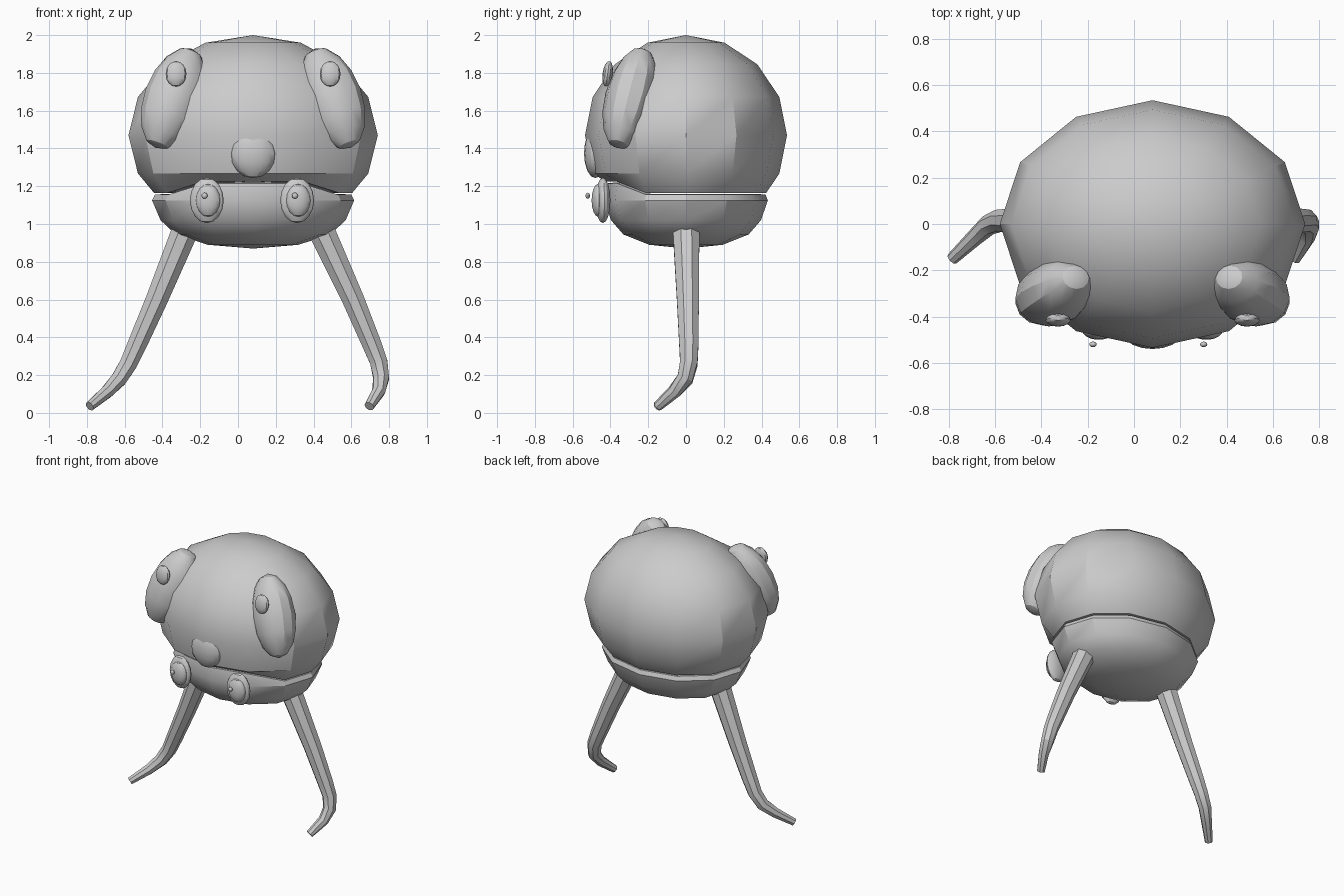
import bpy, bmesh
from math import radians, sin, cos, pi
from mathutils import Matrix, Vector

if "Cube" in bpy.data.objects:
    bpy.data.objects.remove(bpy.data.objects["Cube"])

grey = bpy.data.materials.new("plain grey")
grey.use_nodes = True
GREY = (0.6, 0.6, 0.6, 1)
grey.diffuse_color = GREY
grey.node_tree.nodes["Principled BSDF"].inputs["Base Color"].default_value = GREY

MID = 0.08      # x of the head's centre line
DEPTH = 0.81    # depth to width ratio of head and jaw


def finish(name, bm):
    bmesh.ops.recalc_face_normals(bm, faces=bm.faces)
    mesh = bpy.data.meshes.new(name)
    bm.to_mesh(mesh)
    bm.free()
    obj = bpy.data.objects.new(name, mesh)
    bpy.context.collection.objects.link(obj)
    mesh.materials.append(grey)
    bpy.ops.object.select_all(action="DESELECT")
    obj.select_set(True)
    bpy.context.view_layer.objects.active = obj
    bpy.ops.object.shade_smooth_by_angle(angle=radians(30))
    return obj


def lathe(name, profile, lift_above, lift_below, lift):
    """Spin (radius, z) pairs; raise front points inside a height range to form the mouth."""
    bm = bmesh.new()
    rings = []
    for r, z in profile:
        ring = []
        for i in range(12):
            a = i * pi / 6
            x, y = r * cos(a), r * sin(a) * DEPTH
            up = lift if y < -0.3 and lift_above < z < lift_below else 0
            ring.append(bm.verts.new((MID + x, y, z + up)))
        rings.append(ring)
    for low, high in zip(rings, rings[1:]):
        for i in range(12):
            j = (i + 1) % 12
            bm.faces.new((low[i], low[j], high[j], high[i]))
    bm.faces.new(rings[0])
    bm.faces.new(rings[-1])
    bmesh.ops.remove_doubles(bm, verts=bm.verts, dist=0.002)
    return finish(name, bm)


def egg(name, centre, size, lean=0, tilt=0, turn=0, segments=12):
    bm = bmesh.new()
    bmesh.ops.create_uvsphere(bm, u_segments=segments, v_segments=8, radius=1)
    turned = (Matrix.Rotation(radians(turn), 4, "Z") @ Matrix.Rotation(radians(tilt), 4, "Y")
              @ Matrix.Rotation(radians(lean), 4, "X"))
    bm.transform(Matrix.Translation(centre) @ turned @ Matrix.Diagonal((*size, 1)))
    return finish(name, bm)


def leg(name, path):
    """Eight-sided tapering tube through (x, y, z, radius) points."""
    bm = bmesh.new()
    pts = [Vector(p[:3]) for p in path]
    rings = []
    for k, p in enumerate(path):
        along = (pts[min(k + 1, len(pts) - 1)] - pts[max(k - 1, 0)]).normalized()
        side = Vector((0, 1, 0)).cross(along).normalized()
        fore = along.cross(side)
        rings.append([bm.verts.new(pts[k] + p[3] * (side * cos(a) + fore * sin(a)))
                      for a in [(i + 0.5) * pi / 4 for i in range(8)]])
    for one, two in zip(rings, rings[1:]):
        for i in range(8):
            j = (i + 1) % 8
            bm.faces.new((one[i], one[j], two[j], two[i]))
    bm.faces.new(rings[0])
    bm.faces.new(rings[-1])
    return finish(name, bm)


# Head dome, following a faceted sphere and ending at the mouth
dome = [(0.46, 1.17), (0.525, 1.165)]
dome += [(0.66 * cos(a), 1.47 + 0.53 * sin(a)) for a in [k * pi / 8 for k in range(-1, 4)]]
lathe("head", dome + [(0.0005, 2.0)], 1.0, 1.2, 0.06)

# Jaw bowl with a bevelled lip
lathe("jaw", [(0.0005, 0.87), (0.24, 0.89), (0.41, 0.945), (0.49, 1.02), (0.535, 1.125),
              (0.52, 1.155), (0.46, 1.16)], 1.14, 1.2, 0.06)

# Large leaning eyes with pupils, mirrored about the centre line
for side, s in (("right", -1), ("left", 1)):
    egg(side + "_eye", (MID + s * 0.42, -0.295, 1.665), (0.157, 0.135, 0.288),
        lean=-14, tilt=-s * 20)
    egg(side + "_pupil", (MID + s * 0.408, -0.415, 1.795), (0.055, 0.027, 0.068), lean=-8)

egg("nose", (MID, -0.48, 1.375), (0.12, 0.06, 0.132), segments=16)

# Small stacked buttons on the jaw
for side, x, turn in (("right", -0.165, -5), ("left", 0.313, 5)):
    egg(side + "_button_base", (x, -0.44, 1.125), (0.09, 0.04, 0.12), turn=turn, segments=16)
    egg(side + "_button_cap", (x + 0.006, -0.465, 1.125), (0.065, 0.035, 0.087),
        turn=turn, segments=16)
    egg(side + "_button_bead", (x - 0.012, -0.52, 1.15), (0.016, 0.012, 0.016))

# Legs, each bending forward into a narrow foot
leg("right_leg", [(-0.27, 0, 0.99, 0.077), (-0.43, 0.01, 0.6, 0.063), (-0.535, 0.015, 0.36, 0.055),
                  (-0.58, 0.015, 0.26, 0.05), (-0.63, -0.005, 0.18, 0.045),
                  (-0.69, -0.06, 0.115, 0.037), (-0.785, -0.15, 0.035, 0.027)])
leg("left_leg", [(0.43, 0, 0.99, 0.077), (0.61, 0.01, 0.6, 0.063), (0.71, 0.015, 0.36, 0.055),
                 (0.745, 0.015, 0.27, 0.05), (0.758, -0.005, 0.185, 0.045),
                 (0.745, -0.06, 0.115, 0.037), (0.695, -0.15, 0.035, 0.027)])
